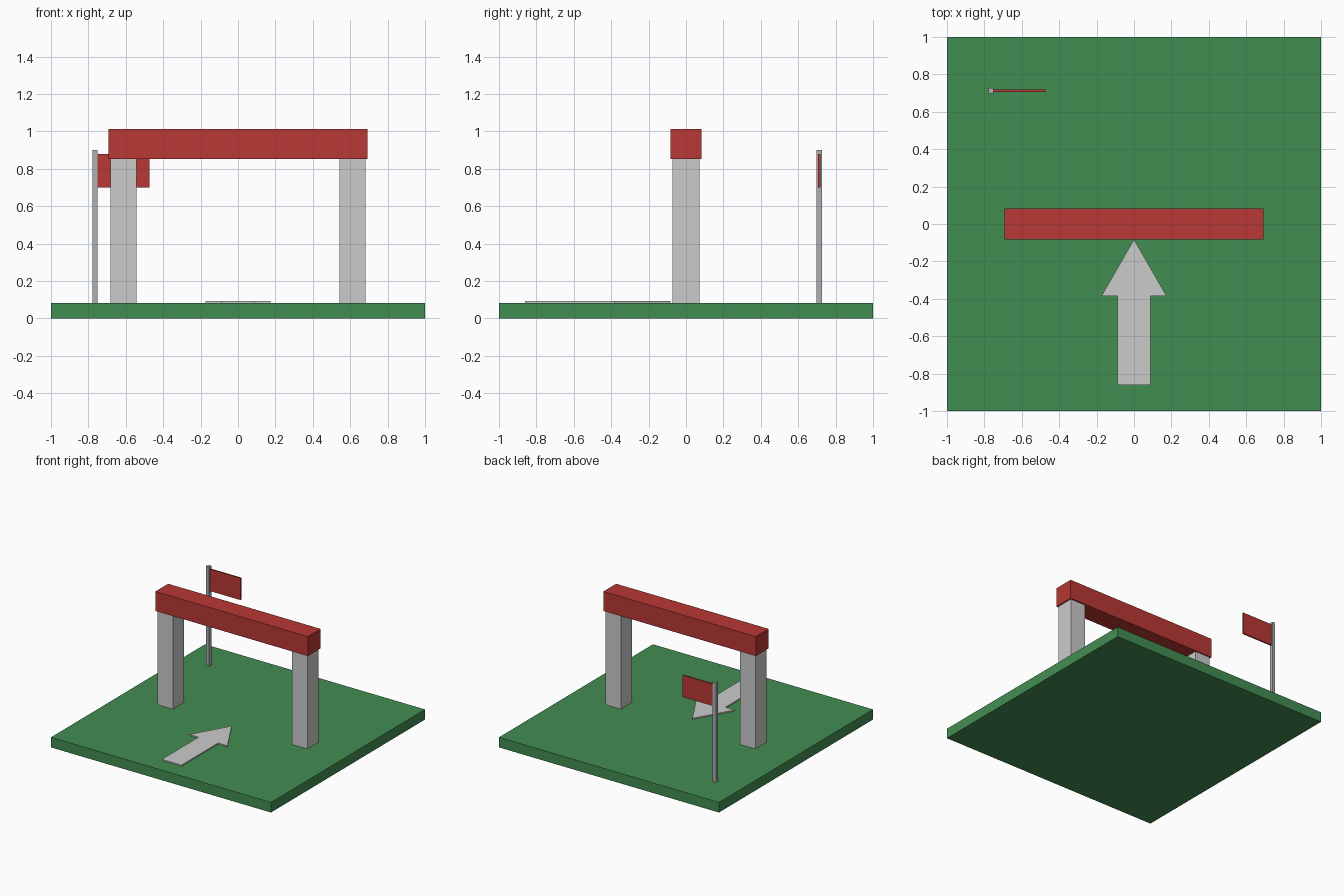
import bpy, bmesh

if "Cube" in bpy.data.objects:
    bpy.data.objects.remove(bpy.data.objects["Cube"])


def material(name, color):
    m = bpy.data.materials.new(name)
    m.diffuse_color = (*color, 1)
    m.use_nodes = True
    m.node_tree.nodes["Principled BSDF"].inputs["Base Color"].default_value = m.diffuse_color
    return m


GREEN = material("grass_green", (0.055, 0.27, 0.085))
RED = material("gate_red", (0.48, 0.04, 0.035))
STONE = material("pale_stone", (0.65, 0.65, 0.62))
METAL = material("pole_grey", (0.42, 0.44, 0.46))


def add_object(name, bm, mat):
    bmesh.ops.recalc_face_normals(bm, faces=bm.faces)
    mesh = bpy.data.meshes.new(name)
    bm.to_mesh(mesh)
    bm.free()
    mesh.materials.append(mat)
    obj = bpy.data.objects.new(name, mesh)
    bpy.context.collection.objects.link(obj)
    return obj


def box(name, x, y, z, mat):
    """Box from (min, max) ranges on each axis."""
    bm = bmesh.new()
    bmesh.ops.create_cube(bm, size=1)
    for v in bm.verts:
        v.co = [r[0] + (c + 0.5) * (r[1] - r[0]) for c, r in zip(v.co, (x, y, z))]
    return add_object(name, bm, mat)


def slab(name, outline, z0, z1, mat):
    """Flat outline extruded upwards."""
    bm = bmesh.new()
    face = bm.faces.new([bm.verts.new((x, y, z0)) for x, y in outline])
    top = bmesh.ops.extrude_face_region(bm, geom=[face], use_keep_orig=True)["geom"]
    verts = [g for g in top if isinstance(g, bmesh.types.BMVert)]
    bmesh.ops.translate(bm, verts=verts, vec=(0, 0, z1 - z0))
    return add_object(name, bm, mat)


TOP = 0.083  # ground surface height

# Ground tile
box("ground_tile", (-1, 1), (-1, 1), (0, TOP), GREEN)

# Gate: two posts and a crossbeam
for side, s in (("left", -1), ("right", 1)):
    cx = s * 0.612
    box(side + "_post", (cx - 0.07, cx + 0.07), (-0.073, 0.073), (TOP, 0.853), STONE)
box("crossbeam", (-0.693, 0.693), (-0.083, 0.083), (0.853, 1.013), RED)

# Direction arrow lying on the ground, mirrored from its right half
half = [(0.089, -0.861), (0.089, -0.385), (0.174, -0.385)]
outline = half + [(0, -0.083)] + [(-x, y) for x, y in reversed(half)]
slab("direction_arrow", outline, TOP, 0.093, STONE)

# Flag on its pole
box("flag_pole", (-0.779, -0.751), (0.698, 0.726), (TOP, 0.9), METAL)
box("flag", (-0.751, -0.473), (0.706, 0.718), (0.7, 0.88), RED)
